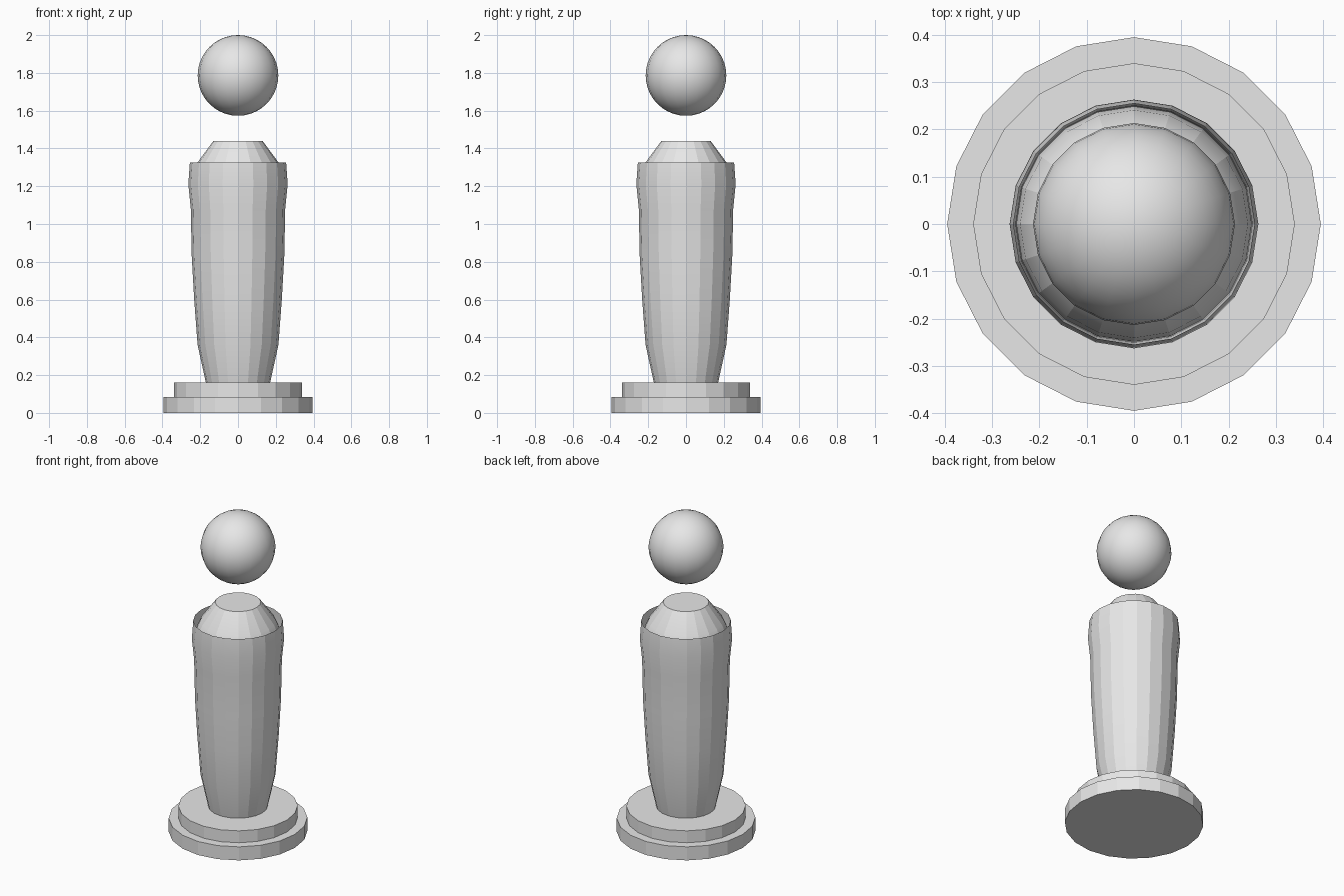
import bpy, bmesh, math

if "Cube" in bpy.data.objects:
    bpy.data.objects.remove(bpy.data.objects["Cube"])

SIDES = 20
grey = bpy.data.materials.new("plain_grey")
grey.diffuse_color = (0.8, 0.8, 0.8, 1)
grey.use_nodes = True
grey.node_tree.nodes["Principled BSDF"].inputs["Base Color"].default_value = grey.diffuse_color


def lathe(name, profile, caps=True, smooth=False, inward=False):
    """Revolve (radius, height) points about z; vertical edges stay crisp."""
    bm = bmesh.new()
    rings = []
    for r, z in profile:
        rings.append([bm.verts.new((r * math.cos(2 * math.pi * i / SIDES),
                                    r * math.sin(2 * math.pi * i / SIDES), z))
                      for i in range(SIDES)])
    for a, b in zip(rings, rings[1:]):
        for i in range(SIDES):
            j = (i + 1) % SIDES
            f = bm.faces.new((a[i], a[j], b[j], b[i]))
            f.smooth = smooth
            if inward:
                f.normal_flip()
    if caps:
        bm.faces.new(rings[0][::-1])
        bm.faces.new(rings[-1])
    bm.normal_update()
    for e in bm.edges:
        upright = abs(e.verts[0].co.z - e.verts[1].co.z) > 1e-4
        if upright or any(len(f.verts) > 4 for f in e.link_faces):
            e.smooth = False
    me = bpy.data.meshes.new(name)
    bm.to_mesh(me)
    bm.free()
    me.materials.append(grey)
    ob = bpy.data.objects.new(name, me)
    bpy.context.collection.objects.link(ob)
    return ob


# Stepped round base
lathe("base_lower_disc", [(0.395, 0), (0.395, 0.085)])
lathe("base_upper_disc", [(0.34, 0.085), (0.34, 0.16)])

# Tapered body with rounded shoulder and flat neck
lathe("body", [(0.165, 0.16), (0.205, 0.36), (0.223, 0.6), (0.236, 0.83),
               (0.241, 1.08), (0.249, 1.2), (0.241, 1.265), (0.215, 1.325),
               (0.13, 1.44)], smooth=True)

# Thin open-topped sleeve around the body, facing inward
lathe("body_sleeve", [(0.17, 0.16), (0.214, 0.36), (0.232, 0.6), (0.245, 0.83),
                      (0.25, 1.08), (0.263, 1.21), (0.255, 1.325)],
      caps=False, smooth=True, inward=True)

# Floating ball head
bpy.ops.mesh.primitive_uv_sphere_add(segments=SIDES, ring_count=20,
                                     radius=0.2135, location=(0, 0, 1.7865))
head = bpy.context.object
head.name = "head_ball"
head.data.materials.append(grey)
bpy.ops.object.shade_smooth()
